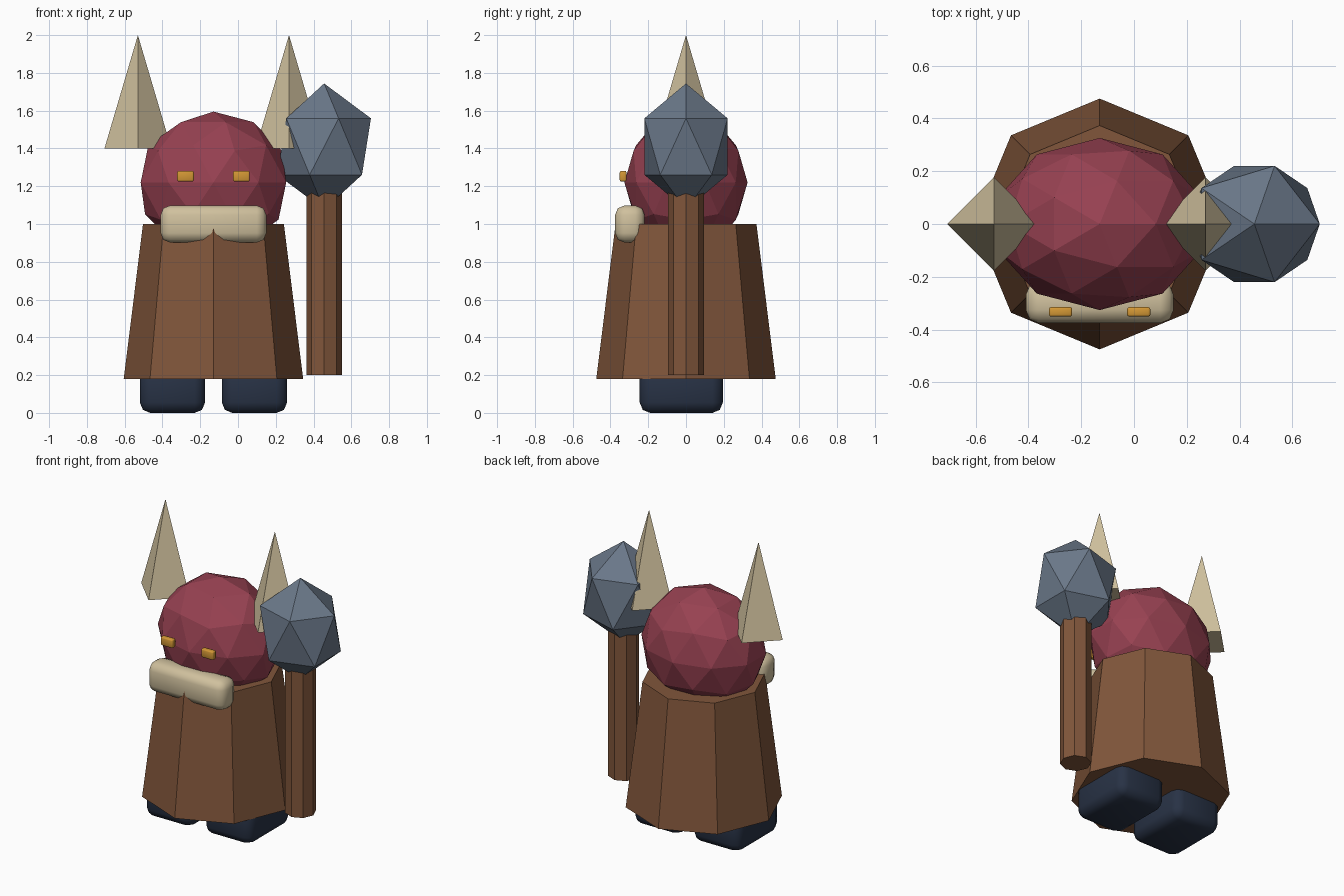
import bpy
import math

if "Cube" in bpy.data.objects:
    bpy.data.objects.remove(bpy.data.objects["Cube"])

CX = -0.13  # centre line of the figure


def colour(name, rgb):
    m = bpy.data.materials.new(name)
    m.diffuse_color = (*rgb, 1.0)
    m.use_nodes = True
    m.node_tree.nodes["Principled BSDF"].inputs["Base Color"].default_value = m.diffuse_color
    return m


BROWN = colour("brown", (0.22, 0.094, 0.044))
MAROON = colour("maroon", (0.31, 0.053, 0.083))
BONE = colour("bone", (0.63, 0.53, 0.34))
SLATE = colour("slate", (0.145, 0.187, 0.25))
NAVY = colour("navy", (0.021, 0.032, 0.06))
GOLD = colour("gold", (0.65, 0.31, 0.035))


def finish(name, mat):
    ob = bpy.context.object
    ob.name = name
    ob.data.materials.append(mat)
    bpy.ops.object.transform_apply(location=False, rotation=True, scale=True)
    return ob


def cone(name, mat, sides, r1, r2, x, z1, z2):
    """Upright faceted cone with corners on the x and y axes."""
    bpy.ops.mesh.primitive_cone_add(vertices=sides, radius1=r1, radius2=r2,
                                    depth=z2 - z1, location=(x, 0, (z1 + z2) / 2))
    return finish(name, mat)


def ball(name, mat, subdiv, loc, scale):
    bpy.ops.mesh.primitive_ico_sphere_add(subdivisions=subdiv, radius=1, location=loc)
    bpy.context.object.scale = scale
    return finish(name, mat)


def soft_box(name, mat, loc, size, bevel):
    bpy.ops.mesh.primitive_cube_add(size=1, location=loc)
    bpy.context.object.scale = size
    ob = finish(name, mat)
    mod = ob.modifiers.new("bevel", 'BEVEL')
    mod.width = bevel
    mod.segments = 2
    bpy.ops.object.modifier_apply(modifier=mod.name)
    bpy.ops.object.shade_smooth_by_angle(angle=math.radians(50))
    return ob


# Robe and head
cone("robe", BROWN, 8, 0.475, 0.373, CX, 0.18, 1.0)
ball("head", MAROON, 2, (CX, 0, 1.22), (0.405, 0.326, 0.375))

# Paired parts: horns, eyes, boots
for side, s in (("left", -1), ("right", 1)):
    cone(side + "_horn", BONE, 4, 0.177, 0, CX + s * 0.4, 1.4, 2.0)
    soft_box(side + "_eye", GOLD, (CX + s * 0.148, -0.333, 1.253),
             (0.088, 0.036, 0.056), 0.008)
    soft_box(side + "_boot", NAVY, (CX + s * 0.217, -0.025, 0.13),
             (0.345, 0.44, 0.26), 0.055)

# Moustache
soft_box("moustache", BONE, (CX, -0.297, 1.0), (0.56, 0.157, 0.196), 0.05)

# Mace
cone("mace_shaft", BROWN, 8, 0.094, 0.094, 0.456, 0.2, 1.3)
ball("mace_head", SLATE, 1, (0.456, 0, 1.41), (0.277, 0.259, 0.334))
